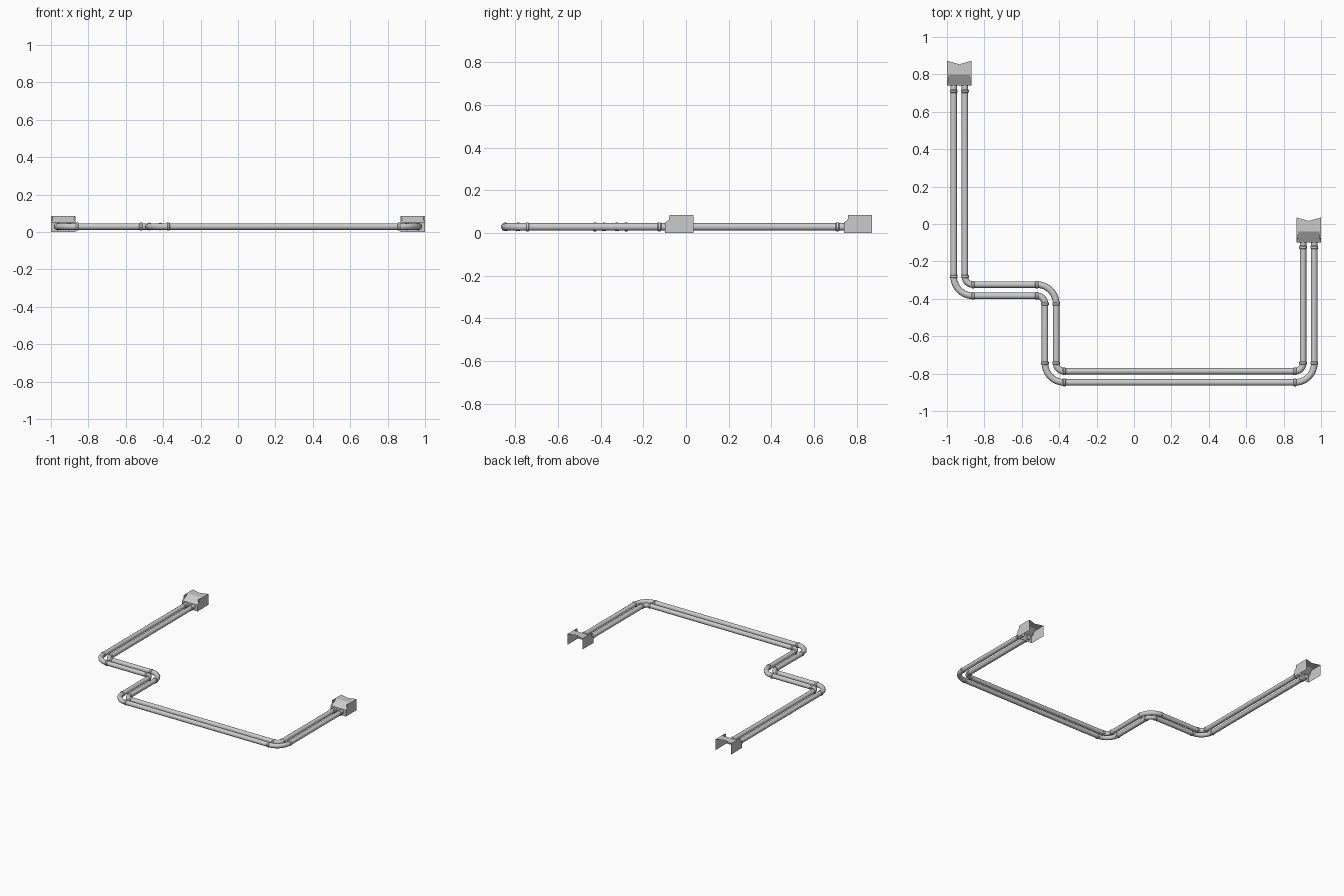
import bpy, bmesh
from math import pi, sin, cos
from mathutils import Vector

if "Cube" in bpy.data.objects:
    bpy.data.objects.remove(bpy.data.objects["Cube"])

Z, RAD, SIDES, BEND = 0.029, 0.0175, 16, 0.073
UP = Vector((0, 0, 1))


def finish(name, bm, smooth=True):
    me = bpy.data.meshes.new(name)
    bm.to_mesh(me)
    bm.free()
    ob = bpy.data.objects.new(name, me)
    bpy.context.collection.objects.link(ob)
    if smooth:
        bpy.ops.object.select_all(action='DESELECT')
        ob.select_set(True)
        bpy.context.view_layer.objects.active = ob
        bpy.ops.object.shade_smooth_by_angle()
    return ob


def sweep(bm, pts, dirs, radii, caps=False):
    """Sweep a circle along points in a horizontal plane."""
    loops = []
    for p, d, r in zip(pts, dirs, radii):
        side = d.cross(UP).normalized()
        loops.append([bm.verts.new(p + side * r * cos(2 * pi * i / SIDES)
                                   + UP * r * sin(2 * pi * i / SIDES)) for i in range(SIDES)])
    for a, b in zip(loops, loops[1:]):
        for i in range(SIDES):
            j = (i + 1) % SIDES
            bm.faces.new((a[i], a[j], b[j], b[i]))
    if caps:
        bm.faces.new(loops[0][::-1])
        bm.faces.new(loops[-1])


def collar(bm, p, d):
    # Slim coupling ring with chamfered rims
    offs = (-0.009, -0.005, 0.005, 0.009)
    sweep(bm, [p + d * o for o in offs], [d] * 4,
          (RAD, RAD + 0.003, RAD + 0.003, RAD), True)


def pipe(name, d):
    """Pipe run shifted d to the left of the centre route."""
    corners = [Vector(c) for c in (
        (-0.934 + d, 0.76, Z), (-0.934 + d, -0.354 + d, Z), (-0.446 + d, -0.354 + d, Z),
        (-0.446 + d, -0.817 + d, Z), (0.934 - d, -0.817 + d, Z), (0.934 - d, -0.08, Z))]
    pts, dirs, rings = [corners[0]], [(corners[1] - corners[0]).normalized()], []
    for a, b, c in zip(corners, corners[1:], corners[2:]):
        u, v = (b - a).normalized(), (c - b).normalized()
        r = BEND - d if u.cross(v).z > 0 else BEND + d
        centre = b - u * r + v * r
        for i in range(11):
            t = i / 10 * pi / 2
            pts.append(centre - v * r * cos(t) + u * r * sin(t))
            dirs.append(u * cos(t) + v * sin(t))
        rings += [(b - u * r, u), (b + v * r, v)]
    pts.append(corners[-1])
    dirs.append((corners[-1] - corners[-2]).normalized())
    bm = bmesh.new()
    sweep(bm, pts, dirs, [RAD] * len(pts), True)
    finish(name, bm)
    # Collars at bend ends and just before the end boxes
    rings += [(Vector((corners[0].x, 0.71, Z)), dirs[0]),
              (Vector((corners[-1].x, -0.125, Z)), dirs[-1])]
    bm = bmesh.new()
    for p, u in rings:
        collar(bm, p, u)
    finish(name + "_collars", bm)


def end_box(name, x, y):
    """Hollow hood, open underneath and behind, with a notched roof."""
    bm = bmesh.new()
    w, t = 0.066, 0.008

    def face(*co):
        bm.faces.new([bm.verts.new((x + a, y + b, c)) for a, b, c in co])

    i = w - t
    for s in (-1, 1):
        # Outer cheek, its inner face beside the slope, and its rim
        face(*[(s * w, b, c) for b, c in
               ((0, 0), (0.133, 0), (0.133, 0.085), (0.02, 0.085), (0.018, 0.062), (0, 0.05))])
        face(*[(s * i, b, c) for b, c in
               ((0, 0.05), (0.018, 0.062), (0.02, 0.085), (0.058, 0.085))])
        prof = ((0, 0.05), (0.018, 0.062), (0.02, 0.085), (0.058, 0.085))
        for (b0, c0), (b1, c1) in zip(prof, prof[1:]):
            face((s * i, b0, c0), (s * w, b0, c0), (s * w, b1, c1), (s * i, b1, c1))
        # Half of the roof up to the V notch
        face((0, 0.058, 0.085), (s * w, 0.058, 0.085), (s * w, 0.133, 0.085), (0, 0.114, 0.085))
    # Front plate and recessed slope
    face((-w, 0, 0), (w, 0, 0), (w, 0, 0.05), (-w, 0, 0.05))
    face((-i, 0, 0.05), (i, 0, 0.05), (i, 0.058, 0.085), (-i, 0.058, 0.085))
    bmesh.ops.remove_doubles(bm, verts=bm.verts[:], dist=1e-5)
    bmesh.ops.recalc_face_normals(bm, faces=bm.faces[:])
    finish(name, bm, False)


pipe("inner_pipe", 0.03)
pipe("outer_pipe", -0.03)
end_box("left_end_box", -0.934, 0.74)
end_box("right_end_box", 0.934, -0.098)
